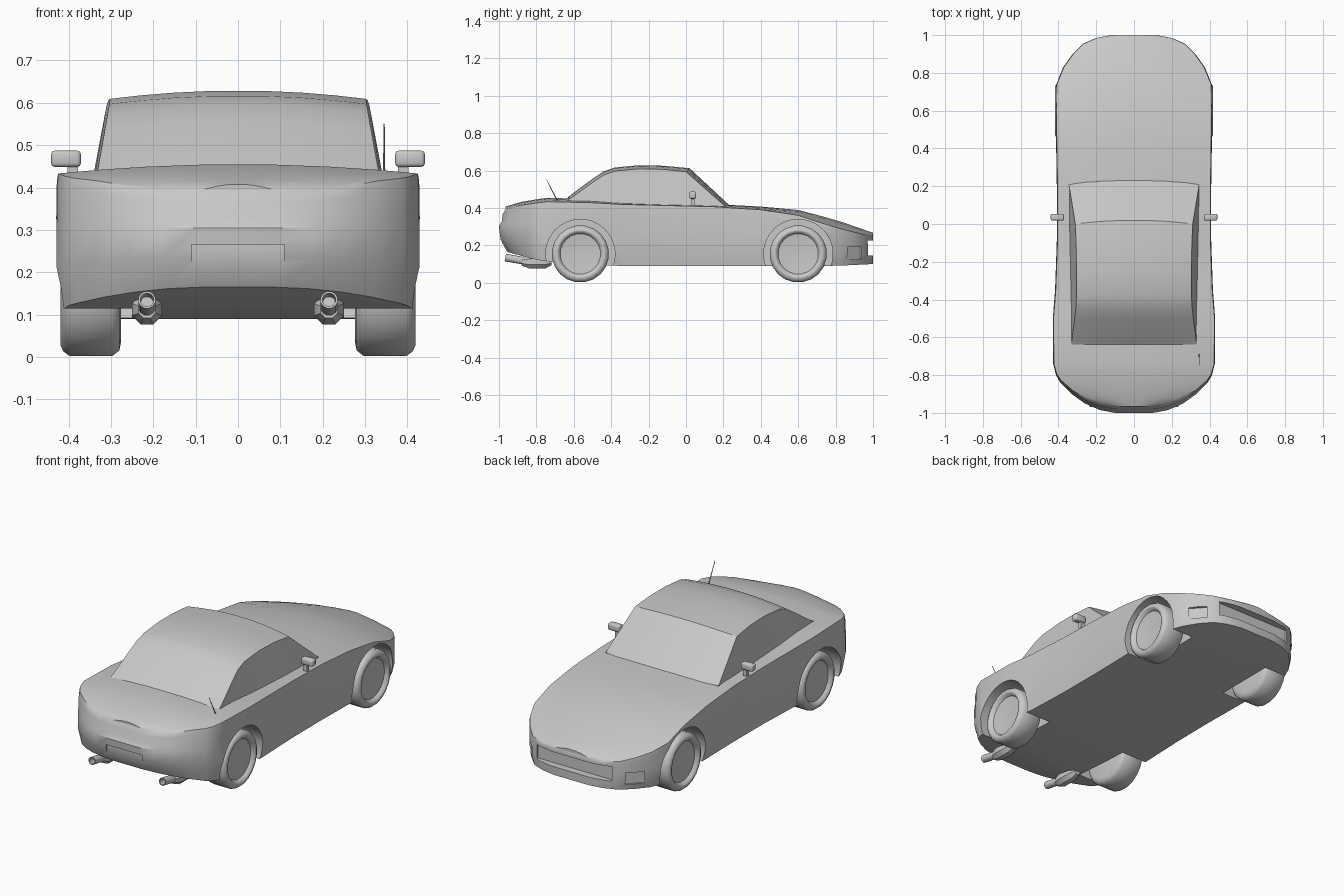
import bpy, bmesh, math
from mathutils import Vector, Matrix

default_cube = bpy.data.objects.get("Cube")
if default_cube:
    bpy.data.objects.remove(default_cube, do_unlink=True)

grey = bpy.data.materials.new("plain grey")
grey.use_nodes = True
grey.diffuse_color = (0.58, 0.58, 0.58, 1)
grey.node_tree.nodes["Principled BSDF"].inputs["Base Color"].default_value = grey.diffuse_color


def interpolate(table, y):
    """Piecewise linear lookup in a list of (y, value) pairs sorted by y."""
    if y <= table[0][0]:
        return table[0][1]
    for (a, u), (b, v) in zip(table, table[1:]):
        if y <= b:
            return u + (v - u) * (y - a) / (b - a)
    return table[-1][1]


def finish(name, bm):
    bmesh.ops.recalc_face_normals(bm, faces=bm.faces)
    mesh = bpy.data.meshes.new(name)
    bm.to_mesh(mesh)
    bm.free()
    obj = bpy.data.objects.new(name, mesh)
    bpy.context.collection.objects.link(obj)
    mesh.materials.append(grey)
    return obj


def smooth(obj, degrees=32):
    bpy.ops.object.select_all(action='DESELECT')
    obj.select_set(True)
    bpy.context.view_layer.objects.active = obj
    bpy.ops.object.shade_smooth_by_angle(angle=math.radians(degrees))


def loft(name, halves):
    """Skin mirrored half sections, each running from the bottom edge to the top."""
    bm = bmesh.new()
    rings = []
    for half in halves:
        loop = half + [(-x, y, z) for x, y, z in reversed(half)]
        rings.append([bm.verts.new(p) for p in loop])
    n = len(rings[0])
    for a, b in zip(rings, rings[1:]):
        for i in range(n):
            j = (i + 1) % n
            bm.faces.new((a[i], a[j], b[j], b[i]))
    for ring in (rings[0], rings[-1]):
        for i in range(n // 2 - 1):
            bm.faces.new((ring[i], ring[i + 1], ring[n - 2 - i], ring[n - 1 - i]))
    return finish(name, bm)


def lathe(name, profile, origin, axis, sides=20):
    """Turn a (radius, distance) profile round an axis."""
    turn = Vector(axis).to_track_quat('Z', 'Y')
    bm = bmesh.new()
    rings = []
    for r, t in profile:
        ring = []
        for i in range(sides):
            a = math.tau * (i + 0.5) / sides
            p = Vector((r * math.cos(a), r * math.sin(a), t))
            ring.append(bm.verts.new(turn @ p + Vector(origin)))
        rings.append(ring)
    for a, b in zip(rings, rings[1:]):
        for i in range(sides):
            j = (i + 1) % sides
            bm.faces.new((a[i], a[j], b[j], b[i]))
    bm.faces.new(rings[0])
    bm.faces.new(rings[-1])
    return finish(name, bm)


def box(name, centre, size, yaw=0, bevel=0):
    bm = bmesh.new()
    bmesh.ops.create_cube(bm, size=1, matrix=Matrix.Diagonal((*size, 1)))
    if bevel:
        bmesh.ops.bevel(bm, geom=bm.edges[:], offset=bevel, segments=2,
                        profile=0.5, affect='EDGES')
    place = Matrix.Translation(centre) @ Matrix.Rotation(math.radians(yaw), 4, 'Z')
    bmesh.ops.transform(bm, matrix=place, verts=bm.verts)
    return finish(name, bm)


def carve(target, cutter):
    mod = target.modifiers.new("cut", 'BOOLEAN')
    mod.operation = 'DIFFERENCE'
    mod.solver = 'EXACT'
    mod.object = cutter
    cutter.hide_render = True
    bpy.ops.object.select_all(action='DESELECT')
    target.select_set(True)
    bpy.context.view_layer.objects.active = target
    bpy.ops.object.modifier_apply(modifier=mod.name)
    bpy.data.objects.remove(cutter, do_unlink=True)


# Body: plan outline, underside, shoulder and centre heights along the length
outline = [(-1, .1), (-.985, .18), (-.95, .26), (-.9, .33), (-.84, .39), (-.8, .413),
           (-.74, .428), (-.5, .43), (-.35, .418), (-.1, .409), (.15, .408), (.4, .412),
           (.6, .415), (.74, .412), (.83, .375), (.9, .325), (.955, .27), (.985, .2), (1, .12)]
underside = [(-1, .165), (-.85, .13), (-.72, .11), (-.4, .09), (.8, .09), (1, .1)]
shoulder = [(-1, .39), (-.9, .415), (-.75, .433), (-.6, .435), (-.4, .42), (0, .41),
            (.2, .405), (.4, .39), (.6, .36), (.8, .295), (1, .245)]
spine = [(-1, .408), (-.9, .433), (-.75, .455), (-.6, .455), (-.4, .44), (-.2, .425),
         (.2, .42), (.4, .408), (.6, .39), (.8, .338), (1, .268)]
# wall levels: height fraction, side inset, tail inset
walls = [(0, .015, .045), (.3, 0, .006), (.62, 0, 0), (.72, .001, .015),
         (.9, .001, .02), (1, .004, .034)]

sections = []
for y, w in outline:
    low, edge, top = (interpolate(t, y) for t in (underside, shoulder, spine))
    tail = max(0, (-y - .75) / .25)
    half = [(w - dx, y + dy * tail, low + f * (edge - low)) for f, dx, dy in walls]
    deck_w, deck_y = half[-1][0], half[-1][1]
    for f in (.92, .75, .5, .2):
        half.append((deck_w * f, deck_y, edge + (top - edge) * (1 - f ** 2)))
    sections.append(half)
body = loft("body", sections)

# Wheel arches, front intakes, grille opening and plate recess
wheel_z = .154
for side in (1, -1):
    for y in (-.565, .6):
        carve(body, lathe("arch_cutter", [(.185, 0), (.185, .3)],
                          (side * .25, y, wheel_z), (side, 0, 0), 36))
    carve(body, box("intake_cutter", (side * .33, .91, .158), (.05, .1, .065), side * 42))
carve(body, box("grille_cutter", (0, 1.02, .185), (.46, .12, .08)))
carve(body, box("plate_cutter", (0, -1.02, .228), (.22, .07, .075)))
smooth(body)

# Cabin: windscreen, roof and rear slope
roof_line = [(-.64, .442, -.01), (-.6, .475, -.01), (-.5, .556, 0), (-.44, .596, 0),
             (-.38, .617, 0), (-.25, .629, 0), (-.12, .626, 0), (0, .613, .02), (.208, .41, .03)]
sections = []
for y, z, bow in roof_line:
    crown = .02 * min(1, max(0, (z - .42) / .1))
    edge = z - crown
    base_w = .345 + .015 * min(0, y)
    top_w = base_w - .2 * max(0, edge - .42)
    half = [(base_w, y, .39), (top_w, y, edge)]
    for f in (.93, .75, .5, .2):
        rise = 1 - f ** 2
        half.append((top_w * f, y + bow * rise, edge + crown * rise))
    sections.append(half)
smooth(loft("cabin", sections), 27)

# Wheels with a dished rim
tyre = [(.12, 0), (.14, .004), (.153, .02), (.153, .122), (.143, .136),
        (.128, .143), (.119, .14), (.108, .122), (.04, .116)]
for side in (1, -1):
    for end, y in (("rear", -.565), ("front", .6)):
        name = end + ("_left" if side > 0 else "_right") + "_wheel"
        smooth(lathe(name, tyre, (side * .276, y, wheel_z), (side, 0, 0)), 45)

# Door mirrors on short stalks
for side, label in ((1, "left"), (-1, "right")):
    smooth(box(label + "_mirror", (side * .406, .036, .468), (.07, .036, .038), 0, .008), 50)
    smooth(box(label + "_mirror_stalk", (side * .39, .036, .436), (.024, .018, .045)))

# Silencers and hollow tail pipes
for side, label in ((1, "left"), (-1, "right")):
    smooth(lathe(label + "_silencer", [(.02, 0), (.038, .03), (.038, .12), (.022, .16)],
                 (side * .215, -.72, .112), (0, -1, 0), 8))
    smooth(lathe(label + "_tail_pipe", [(.016, 0), (.021, .04), (.021, .13), (.016, .13), (.015, .09)],
                 (side * .215, -.838, .112), (0, -1, .18), 12))

# Aerial on the rear deck
smooth(lathe("aerial", [(.003, 0), (.0015, .122)], (.345, -.69, .442), (0, -.055, .108), 6))
